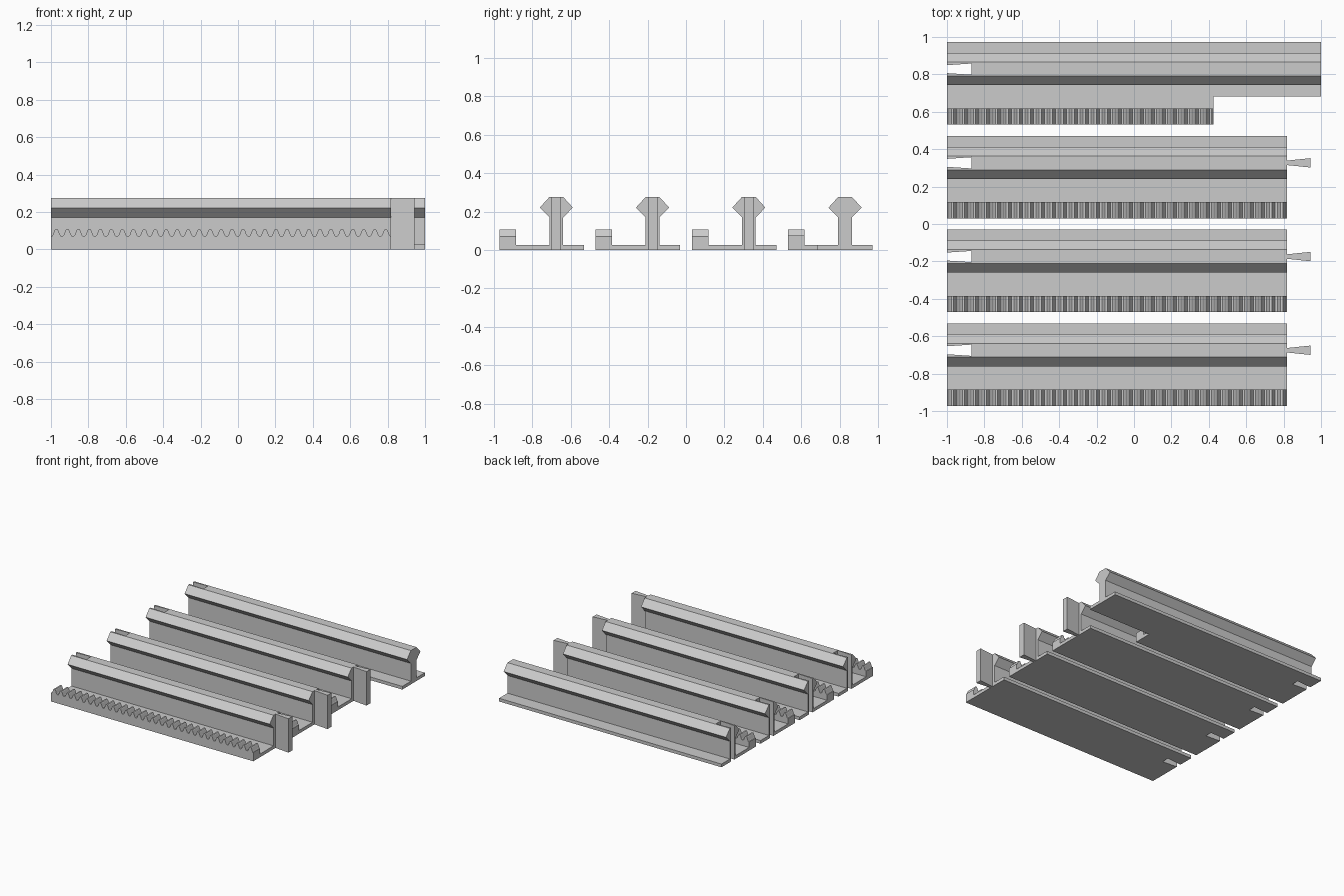
import bpy, bmesh
from mathutils import Vector

cube = bpy.data.objects.get("Cube")
if cube:
    bpy.data.objects.remove(cube, do_unlink=True)

grey = bpy.data.materials.new("light grey plastic")
grey.use_nodes = True
grey.diffuse_color = (0.6, 0.6, 0.6, 1)
bsdf = next(n for n in grey.node_tree.nodes if n.type == "BSDF_PRINCIPLED")
bsdf.inputs["Base Color"].default_value = grey.diffuse_color

LEFT, END, LONG_END, SHORT_RACK = -1.0, 0.818, 1.0, 0.425
DEPTH, RACK_D, CENTRE = 0.441, 0.087, 0.297
BASE_H, HEIGHT, PITCH = 0.026, 0.275, 0.0587


def prism(name, points, direction):
    """Closed solid swept from a flat outline."""
    bm = bmesh.new()
    face = bm.faces.new([bm.verts.new(p) for p in points])
    swept = bmesh.ops.extrude_face_region(bm, geom=[face])["geom"]
    bmesh.ops.translate(bm, vec=Vector(direction),
                        verts=[v for v in swept if isinstance(v, bmesh.types.BMVert)])
    bmesh.ops.recalc_face_normals(bm, faces=bm.faces)
    mesh = bpy.data.meshes.new(name)
    bm.to_mesh(mesh)
    bm.free()
    mesh.materials.append(grey)
    obj = bpy.data.objects.new(name, mesh)
    bpy.context.collection.objects.link(obj)
    return obj


def cut(obj, cutter):
    """Subtract a cutter, then discard it."""
    cutter.hide_render = True
    mod = obj.modifiers.new("cut", "BOOLEAN")
    mod.operation, mod.solver, mod.object = "DIFFERENCE", "EXACT", cutter
    bpy.context.view_layer.objects.active = obj
    bpy.ops.object.modifier_apply(modifier=mod.name)
    bpy.data.objects.remove(cutter, do_unlink=True)


def dovetail(name, x0, x1, half0, half1, y, z0, z1):
    outline = [(x0, y - half0, z0), (x1, y - half1, z0),
               (x1, y + half1, z0), (x0, y + half0, z0)]
    return prism(name, outline, (0, 0, z1 - z0))


def rail(name, y0, end):
    # foot, web and bevelled head in one section
    c, web, head = y0 + CENTRE, 0.036, 0.086
    half = [(web, BASE_H), (web, 0.17), (head, 0.221), (web + 0.001, HEIGHT)]
    section = [(y0 + RACK_D, 0), (y0 + DEPTH, 0), (y0 + DEPTH, BASE_H)]
    section += [(c + w, z) for w, z in half]
    section += [(c - w, z) for w, z in reversed(half)]
    section += [(y0 + RACK_D, BASE_H)]
    obj = prism(name, [(LEFT, y, z) for y, z in section], (end - LEFT, 0, 0))
    # socket that receives the next rail's tongue
    cut(obj, dovetail("socket_cutter", LEFT - 0.02, -0.87, 0.02, 0.03, c, -0.1, 0.4))
    return obj


def rack(name, y0, end):
    # toothed strip with softly rounded tips and roots
    low, high = 0.07, 0.108
    tooth = [(0.0, 0.0), (0.1, 0.03), (0.17, 0.18), (0.33, 0.82), (0.4, 0.97),
             (0.5, 1.0), (0.6, 0.97), (0.67, 0.82), (0.83, 0.18), (0.9, 0.03)]
    top = []
    for i in range(int((end - LEFT) / PITCH) + 1):
        top += [(LEFT + (i + t) * PITCH, low + h * (high - low)) for t, h in tooth]
    top = [p for p in top if p[0] < end - 0.001]
    top.append((end, top[-1][1]))
    outline = [(LEFT, 0)] + top + [(end, 0)]
    return prism(name, [(x, y0, z) for x, z in outline], (0, RACK_D, 0))


# three joining rails and a longer closing rail
for i in range(4):
    y0 = -0.972 + i * 0.501
    last = i == 3
    label = "end" if last else ("front", "middle", "rear")[i]
    body = rail(label + "_rail", y0, LONG_END if last else END)
    rack(label + "_gear_rack", y0, SHORT_RACK if last else END)
    if last:
        notch = [(SHORT_RACK, y0 - 0.05, -0.1), (LONG_END + 0.1, y0 - 0.05, -0.1),
                 (LONG_END + 0.1, y0 + 0.15, -0.1), (SHORT_RACK, y0 + 0.15, -0.1)]
        cut(body, prism("notch_cutter", notch, (0, 0, 0.25)))
    else:
        dovetail(label + "_tongue", END, 0.944, 0.012, 0.025, y0 + CENTRE, 0, HEIGHT)
